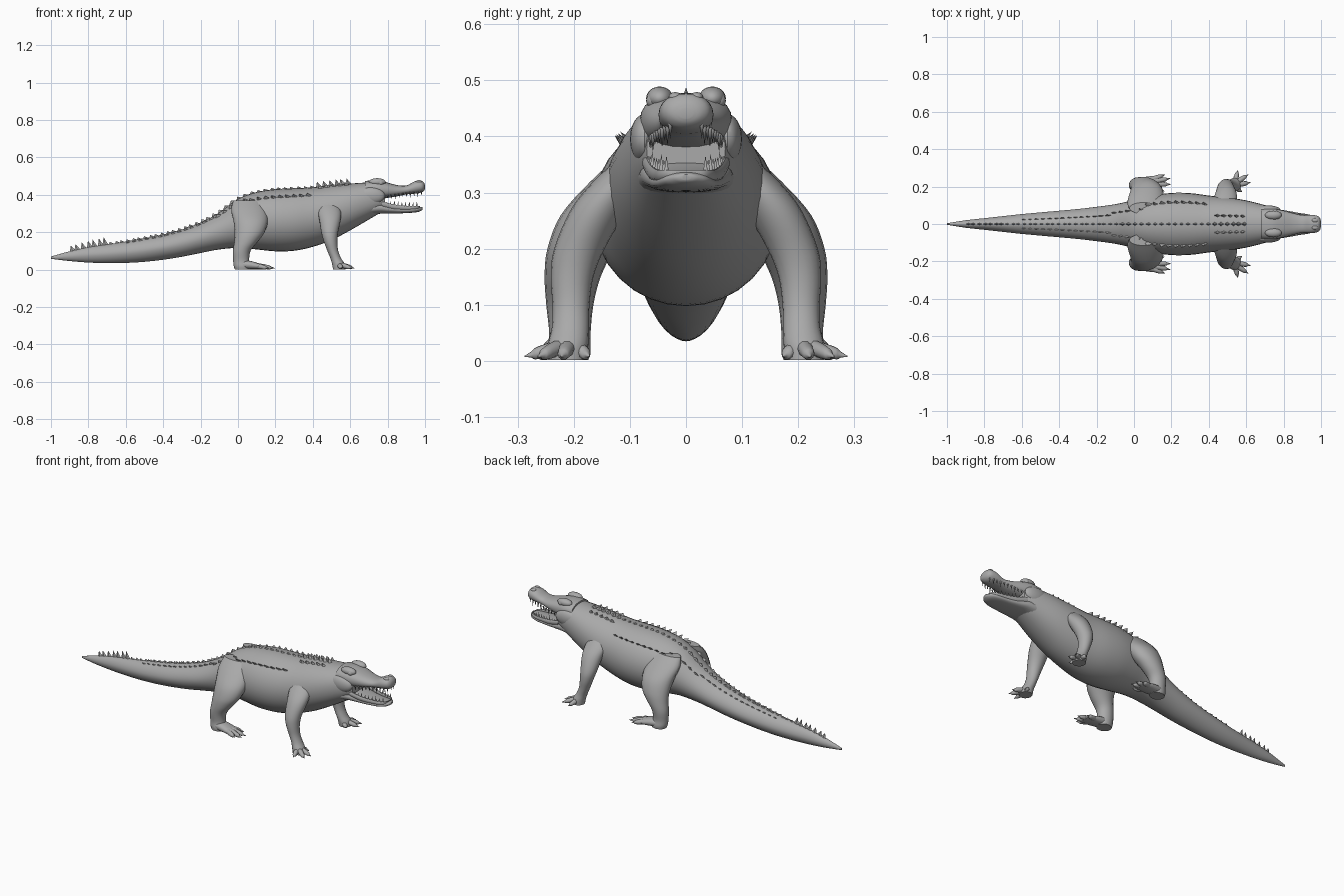
import bpy, bmesh, math
from mathutils import Vector

hide = bpy.data.materials.new("grey_hide")
hide.diffuse_color = (0.4, 0.4, 0.4, 1)
X, Y, Z = Vector((1, 0, 0)), Vector((0, 1, 0)), Vector((0, 0, 1))


def finish(bm, name, mirror=False, angle=40):
    bmesh.ops.recalc_face_normals(bm, faces=bm.faces)
    me = bpy.data.meshes.new(name)
    bm.to_mesh(me)
    bm.free()
    ob = bpy.data.objects.new(name, me)
    bpy.context.collection.objects.link(ob)
    me.materials.append(hide)
    bpy.ops.object.select_all(action='DESELECT')
    ob.select_set(True)
    bpy.context.view_layer.objects.active = ob
    bpy.ops.object.shade_smooth_by_angle(angle=math.radians(angle))
    if mirror:
        mod = ob.modifiers.new("mirror", 'MIRROR')
        mod.use_axis = (False, True, False)
        mod.use_clip = False
        mod.use_mirror_merge = False
    return ob


def resample(st, n):
    """Smooth curve through the stations."""
    out = []
    for i in range(len(st) - 1):
        a, b, c, d = st[max(i - 1, 0)], st[i], st[i + 1], st[min(i + 2, len(st) - 1)]
        for k in range(n):
            t = k / n
            out.append([0.5 * (2 * q + (r - p) * t + (2 * p - 5 * q + 4 * r - s) * t * t
                        + (3 * q - p - 3 * r + s) * t ** 3) for p, q, r, s in zip(a, b, c, d)])
    return out + [list(st[-1])]


def ring_point(s, u, v, ang):
    c, n = Vector(s[:3]), 2 / s[5]
    co, si = math.cos(ang), math.sin(ang)
    return (c + u * max(s[3], .001) * math.copysign(abs(co) ** n, co)
            + v * max(s[4], .001) * math.copysign(abs(si) ** n, si))


def add_loft(bm, st, u, v, sides=24, n=4):
    """Station: x, y, z, radius along u, radius along v, roundness."""
    rings = [[bm.verts.new(ring_point(s, u, v, 2 * math.pi * i / sides)) for i in range(sides)]
             for s in resample(st, n)]
    for a, b in zip(rings, rings[1:]):
        for i in range(sides):
            j = (i + 1) % sides
            bm.faces.new((a[i], a[j], b[j], b[i]))
    bm.faces.new(rings[0])
    bm.faces.new(rings[-1])


def along_x(rows):
    """Rows of x, top, bottom, half width, roundness."""
    return [(x, 0, (t + b) / 2, w, (t - b) / 2, e) for x, t, b, w, e in rows]


# Tail, trunk and neck in one smooth loft
body = along_x([
    (-1.0, .070, .058, .004, 2), (-.9, .098, .046, .020, 1.9), (-.8, .120, .038, .031, 1.8),
    (-.7, .135, .035, .042, 1.8), (-.6, .150, .036, .053, 1.8), (-.5, .168, .042, .062, 1.8),
    (-.4, .188, .053, .071, 1.8), (-.3, .215, .069, .080, 1.9), (-.2, .252, .089, .092, 1.9),
    (-.1, .305, .108, .106, 2), (0, .378, .116, .128, 2), (.1, .415, .108, .152, 2),
    (.2, .430, .098, .166, 2), (.3, .435, .101, .165, 2), (.4, .440, .122, .152, 2),
    (.5, .452, .158, .142, 2), (.6, .460, .210, .126, 2.1), (.7, .466, .268, .101, 2.2),
    (.755, .462, .300, .084, 2.3), (.785, .44, .315, .070, 2.3)])
bm = bmesh.new()
add_loft(bm, body, Y, Z, 32, 4)
finish(bm, "body")

# Open jaws
for name, rows in (
    ("upper_jaw", [(.68, .474, .375, .080, 2.3), (.74, .478, .376, .082, 2.4),
                   (.79, .468, .382, .074, 2.4), (.85, .452, .392, .058, 2.3),
                   (.90, .450, .402, .047, 2.2), (.945, .472, .406, .049, 2.2),
                   (.980, .476, .412, .044, 2.1), (.995, .464, .422, .030, 2),
                   (1.0, .45, .432, .012, 2)]),
    ("lower_jaw", [(.68, .36, .285, .088, 2.2), (.75, .362, .298, .082, 2.4),
                   (.81, .345, .300, .070, 2.5), (.87, .334, .301, .060, 2.5),
                   (.93, .332, .304, .052, 2.4), (.965, .336, .309, .040, 2.2),
                   (.982, .335, .317, .022, 2), (.987, .332, .322, .008, 2)])):
    bm = bmesh.new()
    add_loft(bm, along_x(rows), Y, Z)
    finish(bm, name)

# Raised rim of the lower jaw
bm = bmesh.new()
add_loft(bm, [(.77, .070, .352, .008, .014, 2), (.83, .062, .337, .007, .013, 2),
              (.89, .052, .331, .006, .011, 2), (.94, .044, .331, .006, .010, 2),
              (.968, .028, .333, .006, .008, 2), (.974, .0, .333, .006, .008, 2)], Y, Z, 10, 4)
finish(bm, "jaw_rim", True)


# Teeth along both jaws
def tooth(bm, x, y, z, h, r=.005):
    ring = [bm.verts.new((x + r * math.cos(a), y + r * math.sin(a), z))
            for a in (i * math.pi / 3 for i in range(6))]
    tip = bm.verts.new((x + .002, y, z + h))
    for i in range(6):
        bm.faces.new((ring[i], ring[(i + 1) % 6], tip))
    bm.faces.new(ring)


bm = bmesh.new()
for i in range(10):
    t = i / 9
    x = .80 + .18 * t
    big = 1.4 if i in (2, 6, 8) else 1
    tooth(bm, x, .064 - .036 * t ** 1.3, .400 + .024 * t, -(.022 + .006 * t) * big)
    if i < 9:
        tooth(bm, x - .005, .066 - .036 * t ** 1.2, .345 - .01 * t, .022 * big)
finish(bm, "teeth", True, 60)

# Brows, eyeballs and nostrils
for name, c, r in (("brow", (.745, .047, .468), (.045, .024, .021)),
                   ("eyeball", (.762, .058, .464), (.016, .013, .014)),
                   ("nostril", (.968, .019, .470), (.017, .012, .009)),
                   ("cheek", (.71, .074, .395), (.075, .026, .045))):
    bm = bmesh.new()
    bmesh.ops.create_uvsphere(bm, u_segments=20, v_segments=12, radius=1)
    for v in bm.verts:
        v.co = Vector(a * b + o for a, b, o in zip(v.co, r, c))
    finish(bm, name, True)

# Legs as stacked horizontal sections
front = [(.48, .085, .37, .045, .025), (.487, .120, .32, .062, .045), (.492, .155, .27, .058, .050),
         (.490, .190, .20, .045, .045), (.495, .203, .15, .036, .038), (.507, .205, .10, .029, .033),
         (.523, .206, .06, .029, .033), (.537, .210, .03, .034, .036), (.542, .212, .002, .034, .035)]
rear = [(.05, .085, .37, .075, .030), (.058, .115, .32, .094, .055), (.068, .155, .26, .092, .068),
        (.062, .187, .20, .080, .060), (.043, .202, .15, .063, .050), (.020, .207, .10, .047, .042),
        (.017, .207, .05, .043, .037), (.022, .209, .02, .045, .039), (.024, .210, .002, .041, .036)]
for name, st in (("front_leg", front), ("rear_leg", rear)):
    bm = bmesh.new()
    add_loft(bm, [(*s, 2.0) for s in st], X, Y, 20, 4)
    finish(bm, name, True)

# Flat soles of the rear feet
bm = bmesh.new()
add_loft(bm, [(.0, .210, .028, .032, .024, 2.1), (.06, .214, .025, .038, .023, 2.2),
              (.11, .218, .018, .040, .016, 2.3), (.15, .220, .012, .034, .010, 2.2)], Y, Z, 16, 4)
finish(bm, "rear_sole", True)


# Toes with pointed claws
def toes(name, starts, tips, w):
    bm = bmesh.new()
    for a, b in zip(starts, tips):
        a, b = Vector(a), Vector(b)
        side = (b - a).normalized().cross(Z).normalized()
        st = []
        for t, k in ((0, 1), (.4, .95), (.7, .75), (.78, .45), (1, .05)):
            p = a.lerp(b, t)
            st.append((*p, w * k, min(w * k, p.z - .001), 2))
        add_loft(bm, st, side, Z, 10, 2)
    finish(bm, name, True)


toes("front_toes", [(.540, .225, .024), (.552, .225, .025), (.555, .210, .025), (.540, .195, .024)],
     [(.556, .288, .008), (.612, .265, .007), (.624, .222, .007), (.578, .172, .008)], .014)
toes("rear_toes", [(.10, .240, .02), (.11, .228, .021), (.11, .212, .021), (.09, .196, .02)],
     [(.165, .263, .008), (.194, .244, .007), (.198, .212, .007), (.162, .176, .008)], .014)


# Pointed scutes following the body surface
fine = resample(body, 12)


def scutes(bm, x0, x1, count, ang, h0, h1, width):
    step = (x1 - x0) / count
    for i in range(count):
        x = x0 + (i + .5) * step
        near = lambda q: min(fine, key=lambda s: abs(s[0] - q))
        out = Vector((0, math.cos(ang), math.sin(ang)))
        across = X.cross(out) * width
        base = []
        for q, k in ((x - step * .55, 0), (x, 1), (x + step * .55, 0), (x, -1)):
            base.append(bm.verts.new(ring_point(near(q), Y, Z, ang) - out * .005 + across * k))
        h = h0 + (h1 - h0) * i / max(count - 1, 1)
        tip = bm.verts.new(ring_point(near(x), Y, Z, ang) + out * h - X * step * .35)
        for k in range(4):
            bm.faces.new((base[k], base[(k + 1) % 4], tip))
        bm.faces.new(base)


up = math.pi / 2
bm = bmesh.new()
scutes(bm, -.90, -.69, 7, up, .026, .040, .006)
scutes(bm, -.69, -.08, 20, up, .010, .010, .006)
scutes(bm, -.08, .42, 14, up, .007, .009, .010)
scutes(bm, .42, .61, 6, up, .026, .028, .012)
finish(bm, "spine_scutes", False, 30)

bm = bmesh.new()
scutes(bm, .06, .40, 9, math.radians(47), .018, .018, .006)
scutes(bm, -.12, .06, 5, math.radians(55), .008, .010, .006)
scutes(bm, -.60, -.12, 14, math.radians(62), .005, .007, .005)
scutes(bm, .43, .60, 5, math.radians(72), .014, .016, .010)
finish(bm, "flank_scutes", True, 30)
